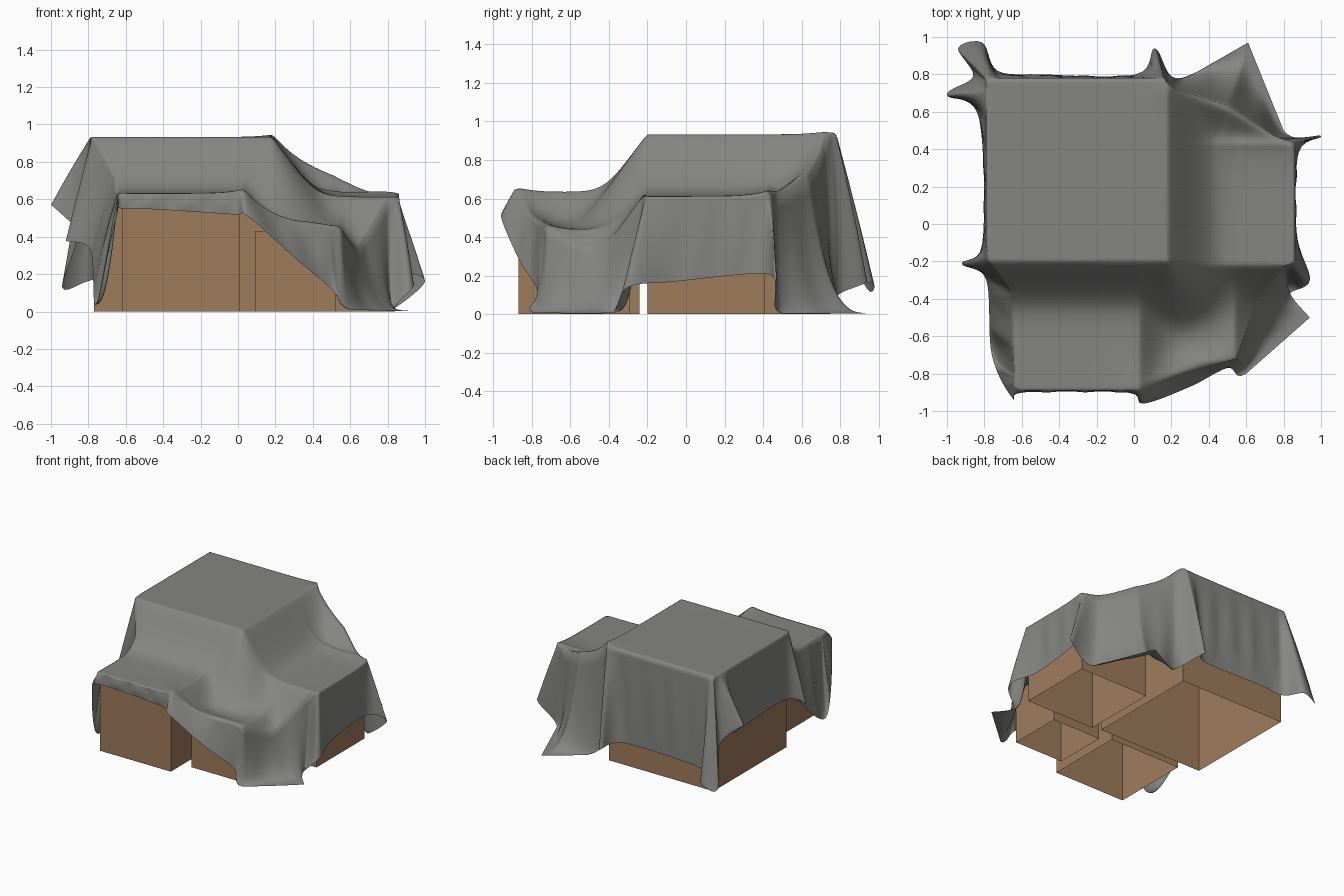
import bpy, bmesh, math
from mathutils import Vector

if "Cube" in bpy.data.objects:
    bpy.data.objects.remove(bpy.data.objects["Cube"], do_unlink=True)


def make_material(name, colour):
    mat = bpy.data.materials.new(name)
    mat.use_nodes = True
    mat.diffuse_color = (*colour, 1)
    mat.node_tree.nodes["Principled BSDF"].inputs["Base Color"].default_value = (*colour, 1)
    return mat


def add_object(name, bm, mat):
    mesh = bpy.data.meshes.new(name)
    bm.to_mesh(mesh)
    bm.free()
    mesh.materials.append(mat)
    obj = bpy.data.objects.new(name, mesh)
    bpy.context.collection.objects.link(obj)
    return obj


cardboard = make_material("brown cardboard", (0.345, 0.2, 0.108))
fabric = make_material("grey fabric", (0.235, 0.235, 0.227))

# Boxes: low corner x, y and edge length of each cube
boxes = {
    "tall_box": (-.77, -.18, .93),
    "front_box": (-.62, -.87, .63),
    "side_box": (.23, -.20, .61),
    "small_box": (.09, -.72, .43),
}


def build_box(name, x, y, size):
    bm = bmesh.new()
    bmesh.ops.create_cube(bm, size=size)
    bmesh.ops.translate(bm, verts=bm.verts, vec=(x + size / 2, y + size / 2, size / 2))
    # the underside is open
    bottom = [f for f in bm.faces if f.normal.z < -.5]
    bmesh.ops.delete(bm, geom=bottom, context="FACES_ONLY")
    add_object(name, bm, cardboard)


for name, (x, y, size) in boxes.items():
    build_box(name, x, y, size)

# Taut folds of the cloth between neighbouring boxes
ridges = [
    (Vector((.2, .72, .85)), Vector((.5, .61, .73))),
    (Vector((.5, .61, .73)), Vector((.82, .42, .57))),
    (Vector((.03, -.86, .57)), Vector((.50, -.71, .40))),
]
PAD, SLOPE, RIDGE_SLOPE, SHARPNESS, ROUNDING = .012, 1.4, .9, 16, .015


def soft(distance):
    return math.hypot(distance, ROUNDING) - ROUNDING


def ridge_height(x, y, a, b):
    along = (b - a).xy
    t = (Vector((x, y)) - a.xy).dot(along) / along.length_squared
    p = a.lerp(b, min(1, max(0, t)))
    return p.z - RIDGE_SLOPE * soft(math.hypot(x - p.x, y - p.y))


def cloth_height(x, y):
    """Blend the slopes that fall away from every box and from the taut folds."""
    heights = [max(ridge_height(x, y, a, b) for a, b in ridges)]
    for bx, by, size in boxes.values():
        dx = max(bx - PAD - x, 0, x - bx - size - PAD)
        dy = max(by - PAD - y, 0, y - by - size - PAD)
        heights.append(size + .003 - SLOPE * soft(math.hypot(dx, dy)))
    top = max(heights)
    total = sum(math.exp(SHARPNESS * (h - top)) for h in heights)
    return top + math.log(total) / SHARPNESS


# Cloth stations: shoulder x, y where it starts to hang, then hem x, y, z
stations = [
    (-.785, .77, -.94, .94, .13),
    (-.77, .785, -.81, .97, .16),
    (-.72, .78, -.73, .82, .18),
    (-.5, .78, -.5, .8, .2),
    (.05, .78, .01, .8, .2),
    (.16, .78, .11, .94, .17),
    (.18, .75, .2, .79, .1),
    (.22, .72, .33, .81, .02),
    (.5, .635, .61, .97, 0),
    (.75, .47, .8, .5, 0),
    (.84, .44, 1, .47, .16),
    (.86, .41, .88, .38, .21),
    (.86, -.1, .87, -.05, .17),
    (.86, -.2, .94, -.3, .14),
    (.8, -.23, .83, -.38, .01),
    (.67, -.39, .94, -.5, 0),
    (.55, -.72, .6, -.8, .01),
    (.48, -.74, .5, -.77, .12),
    (.25, -.8, .3, -.87, .29),
    (.03, -.89, .05, -.96, .51),
    (-.02, -.89, -.04, -.9, .52),
    (-.6, -.89, -.59, -.9, .55),
    (-.64, -.87, -.65, -.93, .5),
    (-.64, -.8, -.76, -.7, .04),
    (-.66, -.36, -.79, -.3, .33),
    (-.78, -.19, -.92, -.21, .38),
    (-.79, -.1, -.81, -.1, .42),
    (-.79, .55, -.83, .57, .42),
    (-.79, .7, -1, .69, .57),
    (-.79, .75, -.86, .79, .42),
]


def spline(a, b, c, d, t):
    return (b * 2 + (c - a) * t + (a * 2 - b * 5 + c * 4 - d) * t ** 2
            + (b * 3 - a - c * 3 + d) * t ** 3) / 2


# Subdivide the outline: straight shoulders, hem straight on the ground and curved elsewhere
outline = []
count = len(stations)
for i in range(count):
    around = [stations[(i + k) % count] for k in (-1, 0, 1, 2)]
    hems = [Vector(s[2:]) for s in around]
    start, end = Vector(around[1][:2]), Vector(around[2][:2])
    steps = max(5, round(60 * (end - start).length), round(40 * (hems[2] - hems[1]).length))
    grounded = max(hems[1].z, hems[2].z) < .03
    for k in range(steps):
        t = k / steps
        hem = hems[1].lerp(hems[2], t) if grounded else spline(*hems, t)
        hem.z = max(hem.z, .004)
        outline.append((start.lerp(end, t), hem))

# Cloth: rings over the boxes, followed by rings down the hanging skirt
TOP_ROWS, SKIRT_ROWS = 64, 26
bm = bmesh.new()
rings = []
for row in range(1, TOP_ROWS + 1):
    ring = []
    for shoulder, hem in outline:
        p = shoulder * (row / TOP_ROWS)
        ring.append(bm.verts.new((p.x, p.y, cloth_height(p.x, p.y))))
    rings.append(ring)
for row in range(1, SKIRT_ROWS + 1):
    t = row / SKIRT_ROWS
    ring = []
    for k, (shoulder, hem) in enumerate(outline):
        p = shoulder.lerp(hem.xy, t)
        # cloth that reaches the ground drops first, then lies flat
        settle = 1 + 2.6 * max(0, 1 - hem.z / .1)
        top = cloth_height(shoulder.x, shoulder.y)
        z = hem.z + (top - hem.z) * (1 - t) ** settle
        # shallow vertical folds that fade out towards the hem
        fold = .008 * math.sin(math.pi * t) * (1 - math.cos(k * .55)) / 2
        p += shoulder.normalized() * fold
        ring.append(bm.verts.new((p.x, p.y, z)))
    rings.append(ring)

centre = bm.verts.new((0, 0, cloth_height(0, 0)))
size = len(outline)
for k in range(size):
    n = (k + 1) % size
    bm.faces.new((centre, rings[0][n], rings[0][k]))
    for inner, outer in zip(rings, rings[1:]):
        bm.faces.new((inner[k], inner[n], outer[n], outer[k]))
for face in bm.faces:
    face.smooth = True
bmesh.ops.recalc_face_normals(bm, faces=bm.faces)
if centre.link_faces[0].normal.z < 0:
    bmesh.ops.reverse_faces(bm, faces=bm.faces)
add_object("draped_cloth", bm, fabric)
